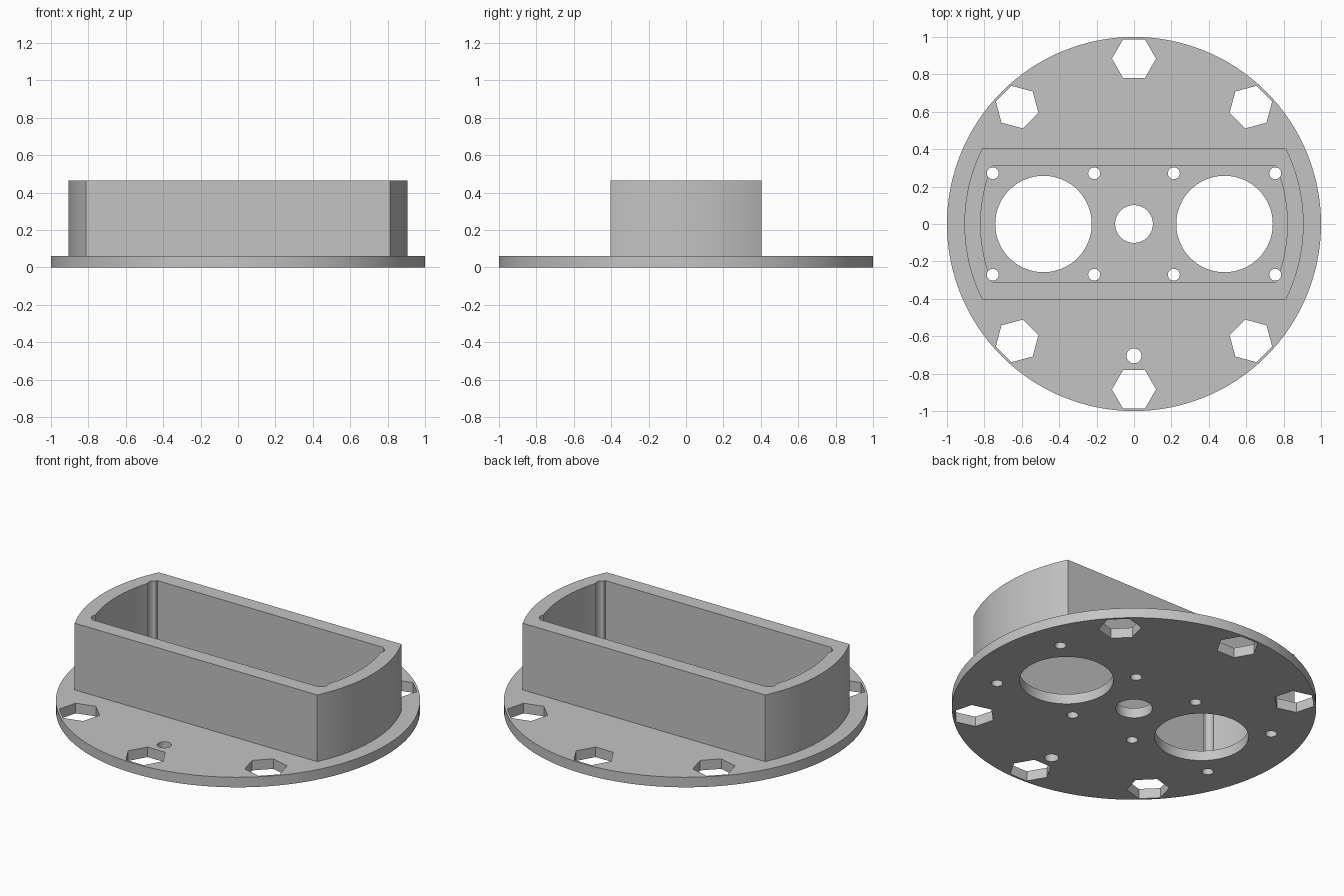
import bpy, bmesh, math

if "Cube" in bpy.data.objects:
    bpy.data.objects.remove(bpy.data.objects["Cube"])

PLATE_TOP = 0.061
WALL_TOP = 0.465

grey = bpy.data.materials.new("plain grey")
grey.diffuse_color = (0.55, 0.55, 0.55, 1)
grey.use_nodes = True
grey.node_tree.nodes["Principled BSDF"].inputs["Base Color"].default_value = grey.diffuse_color


def ring(cx, cy, r, n, turn=0.0):
    """Regular polygon outline."""
    return [(cx + r * math.cos(turn + math.tau * i / n),
             cy + r * math.sin(turn + math.tau * i / n)) for i in range(n)]


def clipped_disc(r, half_y, n=24):
    """Disc of radius r cut off by two straight sides at +-half_y."""
    a = math.asin(half_y / r)
    right = [(r * math.cos(-a + 2 * a * i / n), r * math.sin(-a + 2 * a * i / n))
             for i in range(n + 1)]
    return right + [(-x, -y) for x, y in right]


def prisms(name, outlines, z0, z1):
    """One object made of upright prisms."""
    bm = bmesh.new()
    for pts in outlines:
        low = [bm.verts.new((x, y, z0)) for x, y in pts]
        high = [bm.verts.new((x, y, z1)) for x, y in pts]
        bm.faces.new(low[::-1])
        bm.faces.new(high)
        for i in range(len(pts)):
            j = (i + 1) % len(pts)
            bm.faces.new((low[i], low[j], high[j], high[i]))
    mesh = bpy.data.meshes.new(name)
    bm.to_mesh(mesh)
    bm.free()
    mesh.materials.append(grey)
    obj = bpy.data.objects.new(name, mesh)
    bpy.context.collection.objects.link(obj)
    return obj


def cut(obj, outlines, z0, z1):
    """Cut the outlines out of obj, then remove the cutter."""
    cutter = prisms("cutter", outlines, z0, z1)
    cutter.hide_render = True
    mod = obj.modifiers.new("cut", 'BOOLEAN')
    mod.operation = 'DIFFERENCE'
    mod.solver = 'EXACT'
    mod.object = cutter
    bpy.ops.object.select_all(action='DESELECT')
    bpy.context.view_layer.objects.active = obj
    obj.select_set(True)
    bpy.ops.object.modifier_apply(modifier=mod.name)
    bpy.data.objects.remove(cutter, do_unlink=True)


# Screw holes in two groups of four; the outer ones also groove the end walls
screws = [ring(sx * x, sy * 0.271, 0.032, 24)
          for x in (0.213, 0.755) for sx in (-1, 1) for sy in (-1, 1)]

# Round base plate
plate = prisms("base_plate", [ring(0, 0, 1.0, 128)], 0, PLATE_TOP)
holes = list(screws)
for deg in (45, 90, 135, 225, 270, 315):          # hexagonal nut holes
    a = math.radians(deg)
    holes.append(ring(0.884 * math.cos(a), 0.884 * math.sin(a), 0.118, 6,
                      a + math.radians(30)))
holes += [ring(s * 0.484, 0, 0.258, 64) for s in (-1, 1)]   # two large openings
holes.append(ring(0, 0, 0.101, 40))                # centre hole
holes.append(ring(0, -0.705, 0.04, 28))            # marker hole
cut(plate, holes, -0.1, 0.2)

# Open housing wall with curved ends
wall = prisms("housing_wall", [clipped_disc(0.907, 0.403)], PLATE_TOP, WALL_TOP)
cut(wall, [clipped_disc(0.82, 0.311)], -0.1, 0.8)
cut(wall, screws[4:], -0.1, 0.8)

# Smooth curved sides, sharp edges
for obj in (plate, wall):
    bpy.ops.object.select_all(action='DESELECT')
    bpy.context.view_layer.objects.active = obj
    obj.select_set(True)
    bpy.ops.object.shade_smooth_by_angle(angle=math.radians(25))
